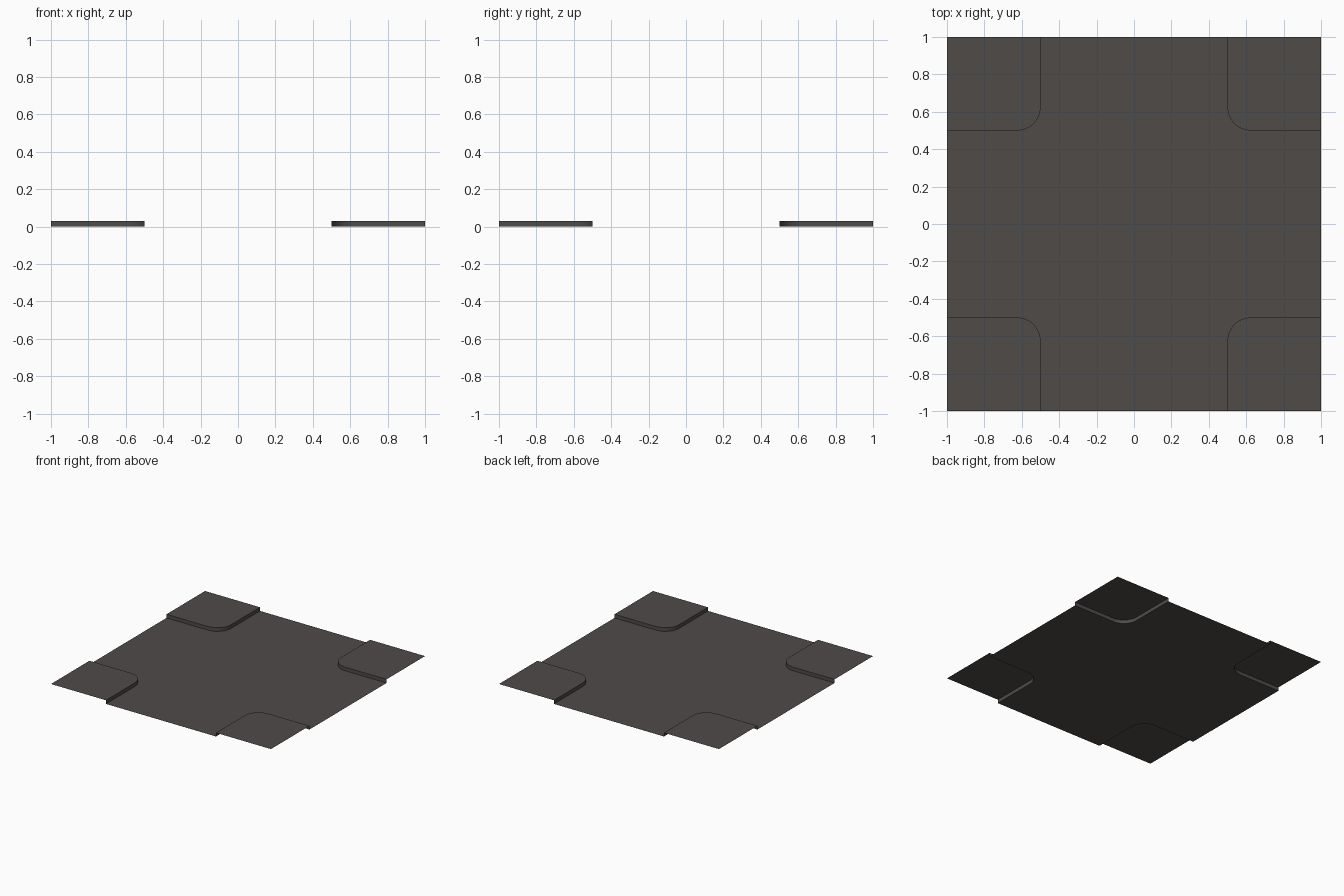
import bpy, bmesh, math
from mathutils import Matrix

if "Cube" in bpy.data.objects:
    bpy.data.objects.remove(bpy.data.objects["Cube"])

CURB_H = 0.03      # height of the raised pavement
INNER = 0.5        # half width of the roadway
RADIUS = 0.125     # rounding of the pavement corner
STEPS = 12

asphalt = bpy.data.materials.new("dark_asphalt")
asphalt.diffuse_color = (0.078, 0.070, 0.066, 1)
asphalt.use_nodes = True
asphalt.node_tree.nodes["Principled BSDF"].inputs["Base Color"].default_value = asphalt.diffuse_color


def corner_path(k):
    """Kerb line of one corner, turned by k quarter turns."""
    c = INNER + RADIUS
    pts = [(1, INNER)]
    for i in range(STEPS + 1):
        a = math.radians(270 - 90 * i / STEPS)
        pts.append((c + RADIUS * math.cos(a), c + RADIUS * math.sin(a)))
    pts.append((INNER, 1))
    r = [(1, 0), (0, 1), (-1, 0), (0, -1)][k]
    return [(x * r[0] - y * r[1], x * r[1] + y * r[0]) for x, y in pts]


def make_object(name, build):
    bm = bmesh.new()
    build(bm)
    me = bpy.data.meshes.new(name)
    bm.to_mesh(me)
    bm.free()
    me.materials.append(asphalt)
    ob = bpy.data.objects.new(name, me)
    bpy.context.collection.objects.link(ob)
    return ob


# Cross-shaped roadway, one flat sheet at ground level
def road(bm):
    bm.faces.new([bm.verts.new((x, y, 0)) for k in range(4) for x, y in corner_path(k)])


# Raised corner: flat top plus upright kerb facing the road, open on the tile edge
def pavement(k):
    def build(bm):
        path = corner_path(k)
        low = [bm.verts.new((x, y, 0)) for x, y in path]
        high = [bm.verts.new((x, y, CURB_H)) for x, y in path]
        sx, sy = [(1, 1), (-1, 1), (-1, -1), (1, -1)][k]
        tip = bm.verts.new((sx, sy, CURB_H))
        bm.faces.new([tip] + high[::-1])
        for i in range(len(path) - 1):
            f = bm.faces.new((low[i + 1], low[i], high[i], high[i + 1]))
            f.smooth = True
        # keep the top rim sharp
        for e in bm.edges:
            if e.verts[0] in high and e.verts[1] in high:
                e.smooth = False
    return build


make_object("roadway", road)
for k, label in enumerate(("back_right", "back_left", "front_left", "front_right")):
    make_object("pavement_" + label, pavement(k))
